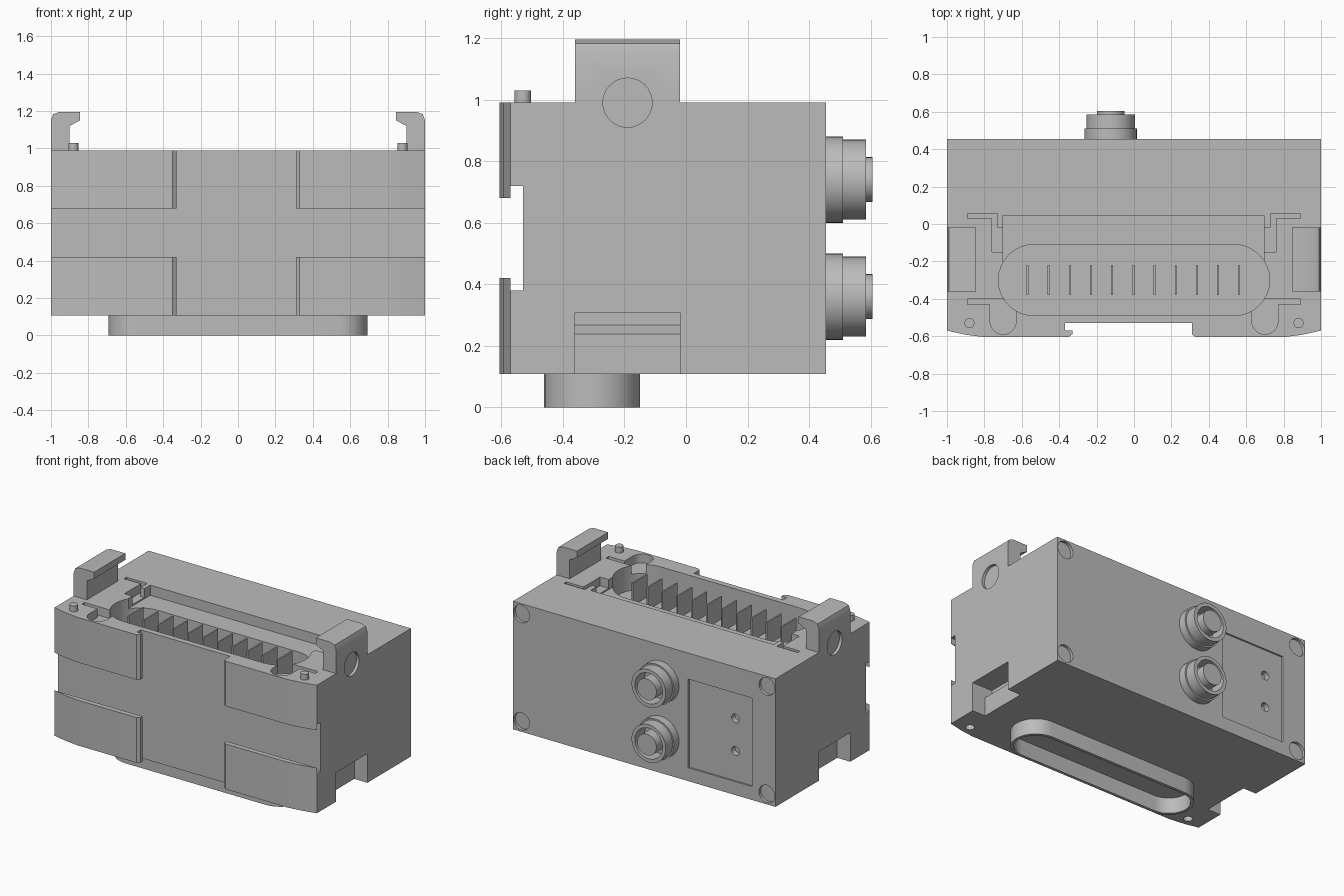
import bpy, bmesh, math
from mathutils import Vector

if "Cube" in bpy.data.objects:
    bpy.data.objects.remove(bpy.data.objects["Cube"])

grey = bpy.data.materials.new("housing grey")
grey.use_nodes = True
grey.diffuse_color = (0.5, 0.5, 0.5, 1)
grey.node_tree.nodes["Principled BSDF"].inputs["Base Color"].default_value = (0.5, 0.5, 0.5, 1)

PLACE = {
    "x": lambda a, b, h: (h, a, b),
    "y": lambda a, b, h: (a, h, b),
    "z": lambda a, b, h: (a, b, h),
}


def prism(name, outline, axis, low, high):
    """Extrude a flat outline along an axis."""
    bm = bmesh.new()
    verts = [bm.verts.new(PLACE[axis](a, b, low)) for a, b in outline]
    face = bm.faces.new(verts)
    grown = bmesh.ops.extrude_face_region(bm, geom=[face])
    shift = Vector(PLACE[axis](0, 0, high - low))
    bmesh.ops.translate(bm, vec=shift, verts=[g for g in grown["geom"] if isinstance(g, bmesh.types.BMVert)])
    bmesh.ops.recalc_face_normals(bm, faces=bm.faces)
    mesh = bpy.data.meshes.new(name)
    bm.to_mesh(mesh)
    bm.free()
    mesh.materials.append(grey)
    obj = bpy.data.objects.new(name, mesh)
    bpy.context.collection.objects.link(obj)
    return obj


def rect(a0, a1, b0, b1):
    return [(a0, b0), (a1, b0), (a1, b1), (a0, b1)]


def circle(a, b, r, n=32):
    return [(a + r * math.cos(2 * math.pi * i / n), b + r * math.sin(2 * math.pi * i / n)) for i in range(n)]


def stadium(half, mid, r, n=16):
    pts = []
    for side, start in ((1, -math.pi / 2), (-1, math.pi / 2)):
        for i in range(n + 1):
            t = start + math.pi * i / n
            pts.append((side * (half - r) + r * math.cos(t), mid + r * math.sin(t)))
    return pts


def flip(outline, s):
    return [(s * a, b) for a, b in outline]


def combine(target, tool, operation="DIFFERENCE"):
    """Apply a boolean and discard its tool."""
    mod = target.modifiers.new("shape", "BOOLEAN")
    mod.operation, mod.solver, mod.object = operation, "EXACT", tool
    bpy.context.view_layer.objects.active = target
    bpy.ops.object.modifier_apply(modifier=mod.name)
    bpy.data.objects.remove(tool)


def cut(target, outline, axis, low, high):
    combine(target, prism("cutter", outline, axis, low, high))


BOTTOM, TOP, BACK = 0.108, 0.99, 0.455

# Main housing
body = prism("housing", rect(-1, 1, -0.53, BACK), "z", BOTTOM, TOP)

# Snap hooks on top and the matching pockets underneath
hook = [(0.90, 0.94), (1, 0.94), (1, 1.15), (0.988, 1.183), (0.955, 1.195),
        (0.845, 1.195), (0.845, 1.15), (0.90, 1.12)]
pocket = [(a + 0.02 if a == 1 else a, b) for a, b in hook[:3]]
pocket += [(1.02, 1.19), (0.845, 1.19), (0.845, 1.15), (0.90, 1.12)]
for s in (1, -1):
    combine(body, prism("hook", flip(hook, s), "y", -0.36, -0.02), "UNION")
    cut(body, [(s * a, b - 0.882) for a, b in pocket], "y", -0.36, -0.02)
    # Round dimple on each side
    cut(body, circle(-0.19, 0.99, 0.08), "x", *sorted((s * 0.98, s * 1.05)))

# Socket cavity with a shallow tray behind it
cut(body, stadium(0.725, -0.30, 0.19), "z", 0.82, 1.1)
cut(body, rect(-0.70, 0.695, -0.2, 0.045), "z", 0.92, 1.1)
for s in (1, -1):
    # Latch slots
    latch = [(0.89, 0.03), (0.89, 0.055), (0.73, 0.055), (0.73, -0.02),
             (0.69, -0.02), (0.64, -0.15), (0.76, -0.15), (0.76, 0.03)]
    cut(body, flip(latch, s), "z", 0.93, 1.1)
    cut(body, flip(rect(0.66, 0.89, -0.43, -0.40), s), "z", 0.93, 1.1)

# Screw recesses, label recess and indicator holes on the back
for s in (1, -1):
    for z in (0.18, 0.92):
        cut(body, circle(s * 0.935, z, 0.06), "y", BACK - 0.02, 0.6)
cut(body, rect(-0.82, -0.335, 0.2, 0.81), "y", BACK - 0.012, 0.6)
for z in (0.405, 0.63):
    cut(body, circle(-0.687, z, 0.03, 20), "y", BACK - 0.05, 0.6)

# Front rail pads, lower and upper, with a lip over the rail slot
left_front = [(-0.35, -0.605), (-0.33, -0.59), (-0.33, -0.57), (-1, -0.57), (-0.9, -0.592), (-0.8, -0.605)]
right_front = [(0.33, -0.605), (0.31, -0.59), (0.31, -0.57), (1, -0.57), (0.9, -0.592), (0.8, -0.605)]
pads = []
for level, lip, base in (("lower", (BOTTOM, 0.42), (BOTTOM, 0.38)), ("upper", (0.68, TOP), (0.72, TOP))):
    for side, front, back in (("right", left_front, rect(-1, -0.37, -0.57, -0.53)),
                              ("left", right_front, rect(0.31, 1, -0.57, -0.53))):
        pads.append(prism(f"{level}_{side}_pad_lip", front, "z", *lip))
        pads.append(prism(f"{level}_{side}_pad_base", back, "z", *base))

# Rounded finger channels running from the cavity into the front
for s in (1, -1):
    channel = [(s * 0.70 + 0.07 * math.cos(t), -0.52 + 0.07 * math.sin(t))
               for t in [math.pi + math.pi * i / 12 for i in range(13)]]
    channel += [(s * 0.70 + 0.07, -0.42), (s * 0.70 - 0.07, -0.42)]
    for part in [body] + [p for p in pads if "upper" in p.name and ("left" in p.name) == (s > 0)]:
        cut(part, channel, "z", 0.93, 1.1)
    # Locating pins on top, holes below
    prism("locating_pin", circle(s * 0.88, -0.53, 0.027, 20), "z", TOP - 0.02, 1.03)
    for part in [body] + [p for p in pads if "lower" in p.name and ("left" in p.name) == (s > 0)]:
        cut(part, circle(s * 0.88, -0.53, 0.029, 20), "z", 0.05, 0.15)

# Contact fins
for i in range(11):
    x = -0.57 + i * 0.1133
    prism("contact_fin", rect(x - 0.005, x + 0.005, -0.38, -0.22), "z", 0.81, 0.975)

# Plug skirt under the housing
skirt = prism("plug_skirt", stadium(0.693, -0.305, 0.156), "z", 0, BOTTOM)
cut(skirt, stadium(0.673, -0.305, 0.136), "z", -0.1, 0.2)

# Round cable connectors on the back
for z in (0.36, 0.74):
    shell = prism("connector_flange", circle(-0.125, z, 0.14, 48), "y", BACK - 0.005, 0.51)
    ring = prism("connector_ring", circle(-0.125, z, 0.13, 48), "y", 0.5, 0.585)
    combine(shell, ring, "UNION")
    cut(shell, circle(-0.125, z, 0.105, 48), "y", 0.48, 0.7)
    prism("connector_core", circle(-0.125, z, 0.073, 40), "y", 0.475, 0.605)

# Smooth the rounded walls, keep hard edges
for obj in bpy.context.collection.objects:
    if obj.type == "MESH":
        bpy.ops.object.select_all(action="DESELECT")
        obj.select_set(True)
        bpy.context.view_layer.objects.active = obj
        bpy.ops.object.shade_smooth_by_angle(angle=math.radians(30))
